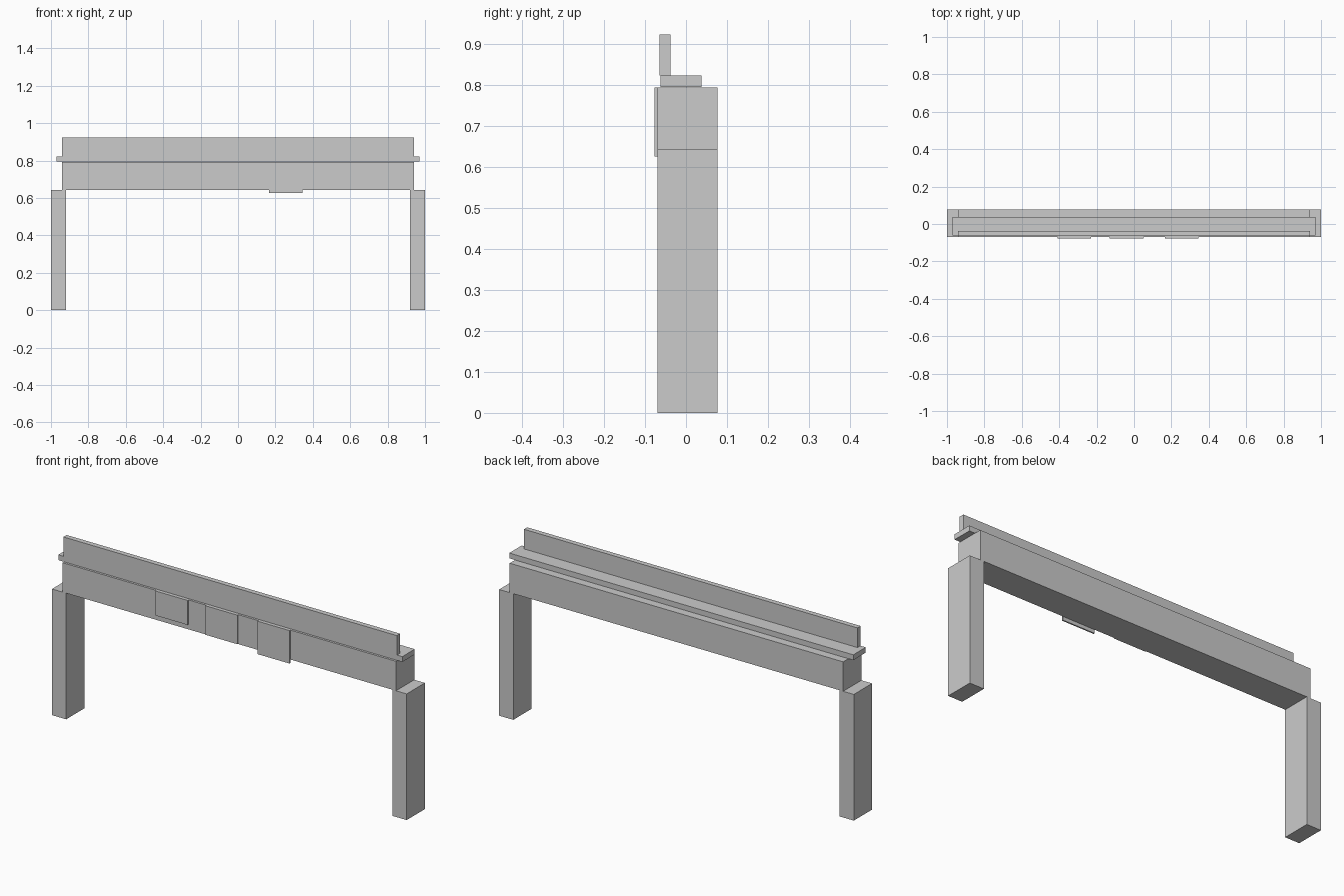
import bpy

cube = bpy.data.objects.get("Cube")
if cube:
    bpy.data.objects.remove(cube, do_unlink=True)

# Single plain grey
grey = bpy.data.materials.new("light_grey")
grey.use_nodes = True
colour = (0.6, 0.6, 0.6, 1)
grey.diffuse_color = colour
grey.node_tree.nodes["Principled BSDF"].inputs["Base Color"].default_value = colour


def box(name, x, y, z):
    """Axis-aligned box from (min, max) ranges."""
    ranges = (x, y, z)
    bpy.ops.mesh.primitive_cube_add(size=1, location=[(a + b) / 2 for a, b in ranges])
    obj = bpy.context.object
    obj.name = obj.data.name = name
    for v in obj.data.vertices:
        for i, (a, b) in enumerate(ranges):
            v.co[i] *= b - a
    obj.data.materials.append(grey)
    return obj


front, back = -0.07, 0.077
leg_top, beam_top = 0.643, 0.793

# Supporting legs
box("left_leg", (0.92, 1.0), (front, back), (0, leg_top))
box("right_leg", (-1.0, -0.92), (front, back), (0, leg_top))

# Crossbeam, ledge slab and upright front board
box("crossbeam", (-0.94, 0.94), (front, back), (leg_top, beam_top))
box("ledge_slab", (-0.97, 0.97), (-0.062, 0.038), (0.795, 0.822))
box("upright_board", (-0.94, 0.94), (-0.064, -0.038), (0.822, 0.922))

# Thin hanging panels, each longer than the one before
panels = (("right_panel", -0.32, 0.668), ("middle_panel", -0.04, 0.645), ("left_panel", 0.255, 0.625))
for name, cx, bottom in panels:
    box(name, (cx - 0.09, cx + 0.09), (-0.077, front), (bottom, beam_top))
